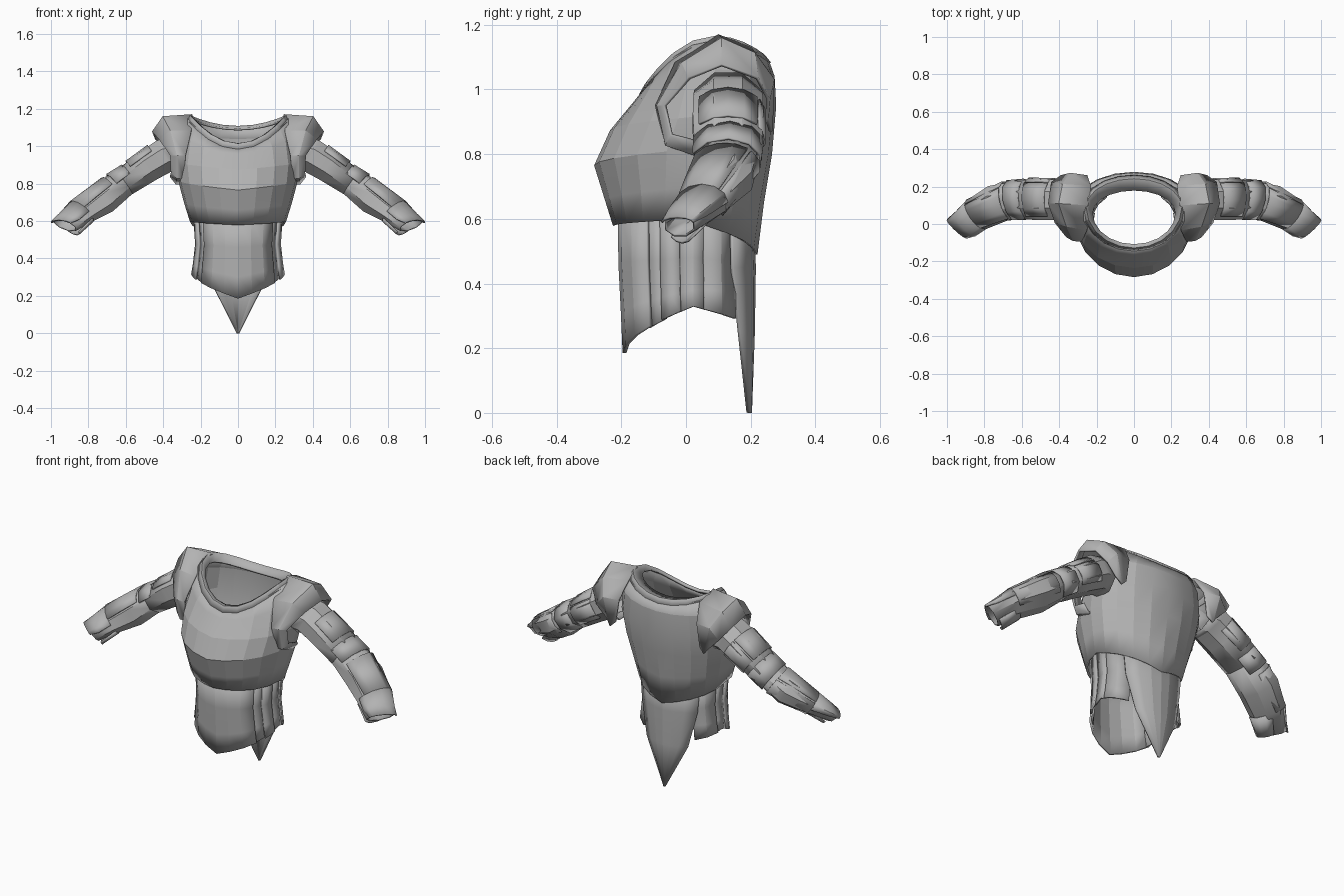
import bpy
import bmesh
from math import sin, cos, radians

steel = bpy.data.materials.new("steel_grey")
steel.diffuse_color = (0.45, 0.45, 0.45, 1)


def sheet(name, rows, thick=0.012, mirror=False, wrap=False, angle=12):
    """Plate made from a grid of points, thickened and optionally mirrored."""
    bm = bmesh.new()
    grid = [[bm.verts.new(p) for p in row] for row in rows]
    for a, b in zip(grid, grid[1:]):
        n = len(a)
        for i in range(n if wrap else n - 1):
            j = (i + 1) % n
            bm.faces.new((a[i], a[j], b[j], b[i]))
    bmesh.ops.remove_doubles(bm, verts=bm.verts, dist=0.0005)
    bmesh.ops.recalc_face_normals(bm, faces=bm.faces)
    mesh = bpy.data.meshes.new(name)
    bm.to_mesh(mesh)
    bm.free()
    mesh.materials.append(steel)
    ob = bpy.data.objects.new(name, mesh)
    bpy.context.collection.objects.link(ob)
    bpy.ops.object.select_all(action='DESELECT')
    ob.select_set(True)
    bpy.context.view_layer.objects.active = ob
    bpy.ops.object.shade_smooth_by_angle(angle=radians(angle))
    solid = ob.modifiers.new("thickness", 'SOLIDIFY')
    solid.thickness, solid.offset = thick, 0
    if mirror:
        ob.modifiers.new("mirror", 'MIRROR')
    return ob


def body_point(ring, deg, grow=0.0):
    """Point on a torso ring; 0 degrees is the front, 180 the back."""
    w, yf, yb, yc, zf, zs, zb = ring
    a = radians(deg)
    c = cos(a)
    y = yc - c * ((yc - yf) if c > 0 else (yb - yc)) - c * grow
    # round edge at the neck, pointed edge lower down
    t = c * abs(c) if zf > 0.94 else 1 - abs(deg if deg <= 180 else 360 - deg) / 90
    z = zs + (zf - zs) * t if t > 0 else zs + (zb - zs) * -t
    return ((w + grow) * sin(a), y, z)


def body(name, rings, start, end, steps, grow=0.0, **kw):
    degs = [start + (end - start) * i / steps for i in range(steps + 1)]
    return sheet(name, [[body_point(r, d, grow) for d in degs] for r in rings], **kw)


# Breastplate and back plate: width, front y, back y, middle y, front/side/back z
chest = [
    (0.252, -0.220, 0.215, 0.00, 0.580, 0.60, 0.49),
    (0.283, -0.245, 0.235, 0.02, 0.660, 0.70, 0.65),
    (0.315, -0.278, 0.260, 0.04, 0.765, 0.82, 0.80),
    (0.328, -0.230, 0.273, 0.07, 0.870, 0.92, 0.95),
    (0.310, -0.160, 0.268, 0.09, 0.955, 1.06, 1.04),
    (0.268, -0.130, 0.252, 0.09, 0.990, 1.150, 1.085),
]
body("breastplate", chest, 0, 360, 20)

# Collar band round the neck opening
collar = [
    (0.272, -0.140, 0.258, 0.09, 0.982, 1.140, 1.080),
    (0.255, -0.125, 0.240, 0.09, 1.010, 1.160, 1.103),
    (0.225, -0.108, 0.180, 0.06, 1.010, 1.130, 1.090),
]
body("collar", collar, 0, 360, 20)

# Belly plate and overlapping side plates
belly = [
    (0.236, -0.205, 0.190, 0.02, 0.62, 0.62, 0.62),
    (0.226, -0.203, 0.185, 0.02, 0.46, 0.48, 0.46),
    (0.238, -0.195, 0.190, 0.02, 0.30, 0.38, 0.37),
    (0.248, -0.190, 0.190, 0.02, 0.185, 0.33, 0.26),
]
body("belly_plate", belly, -52, 52, 6)
for i, (a, b, g) in enumerate([(48, 66, -0.010), (64, 80, 0.002),
                               (78, 104, -0.006), (102, 140, 0.001)]):
    body("side_plate_%d" % (i + 1), belly, a, b, 2, g, thick=0.01, mirror=True)

# Pointed tail plate at the back: height, half width, edge y, middle y
tail = [(0.62, 0.190, 0.140, 0.205), (0.45, 0.175, 0.143, 0.210),
        (0.25, 0.130, 0.165, 0.207), (0.00, 0.004, 0.192, 0.198)]
sheet("tail_plate", [[(hw * s, ym + (ye - ym) * s * s, z)
                      for s in (-1, -0.66, -0.33, 0, 0.33, 0.66, 1)]
                     for z, hw, ye, ym in tail])

# Shoulder plates arching from front to a pointed flap at the back
shoulder = [
    [(.31, .03, .80), (.29, -.06, .83), (.28, -.09, .95), (.25, -.03, 1.08),
     (.245, .10, 1.165), (.23, .20, 1.125), (.25, .255, 1.03), (.27, .255, .90)],
    [(.33, .03, .80), (.325, -.06, .83), (.325, -.085, .95), (.36, -.01, 1.08),
     (.40, .11, 1.155), (.38, .21, 1.11), (.34, .268, 1.03), (.30, .262, .87)],
    [(.36, .03, .84), (.355, -.045, .86), (.36, -.065, .95), (.42, .01, 1.035),
     (.455, .11, 1.075), (.44, .22, 1.035), (.39, .255, .97), (.33, .25, .91)],
]
sheet("shoulder_plate", shoulder, thick=0.012, mirror=True)


def arm(name, rings, start=0, end=360, sides=8, grow=0.0):
    """Arm piece: centre, downward tilt, forward turn, half height, half depth."""
    full = end - start == 360
    rows = []
    for (x, y, z), tilt, turn, hh, hd in rings:
        t, f = radians(tilt), radians(turn)
        row = []
        for i in range(sides if full else sides + 1):
            a = radians(start + (end - start) * i / sides + (22.5 if full else 0))
            u, v = (hh + grow) * cos(a) * 1.06, (hd + grow) * sin(a) * 1.04
            row.append((x + u * sin(t) + v * sin(f), y + v * cos(f), z + u * cos(t)))
        rows.append(row)
    return sheet(name, rows, thick=0.008, mirror=True, wrap=full, angle=22)


upper = [((.325, .13, .96), 12, 0, .092, .105),
         ((.39, .13, .95), 30, 0, .090, .108),
         ((.48, .13, .895), 34, 0, .084, .110),
         ((.61, .13, .805), 36, 5, .072, .105)]
fore = [((.60, .13, .815), 36, 8, .070, .100),
        ((.73, .11, .718), 36, 18, .080, .098),
        ((.84, .05, .648), 38, 30, .064, .084),
        ((.925, -.018, .578), 52, 44, .048, .062)]
arm("upper_arm", upper)
arm("forearm", fore)

# Raised plates on the outer arm; 0 degrees is up, 90 the back
cuff = [((.43, .13, .925), 33, 0, .086, .108), ((.55, .13, .848), 35, 3, .078, .109)]
arm("upper_arm_top_plate", cuff, -50, 50, 4, 0.003)
arm("upper_arm_back_plate", cuff, 56, 130, 3, 0.002)
arm("elbow_plate", [((.57, .13, .832), 36, 5, .076, .106),
                    ((.65, .125, .778), 36, 10, .080, .104)], -70, 150, 6, 0.002)
arm("forearm_top_plate", [((.67, .122, .763), 36, 13, .076, .100), fore[2]],
    -60, 40, 4, 0.005)
arm("forearm_back_plate", [((.67, .122, .763), 36, 13, .076, .100), fore[2]],
    48, 130, 3, 0.004)

# Flat hand guard reaching past the wrist, and the small guard below it
arm("hand_guard", [((.84, .05, .650), 38, 30, .066, .086),
                   ((.90, .0, .607), 42, 40, .045, .078),
                   ((.946, -.026, .588), 45, 46, .022, .068)], -88, 88, 6)
arm("palm_guard", [((.83, .04, .645), 38, 30, .062, .068),
                   ((.90, -.012, .572), 40, 42, .054, .050)], 125, 235, 4, 0.002)
